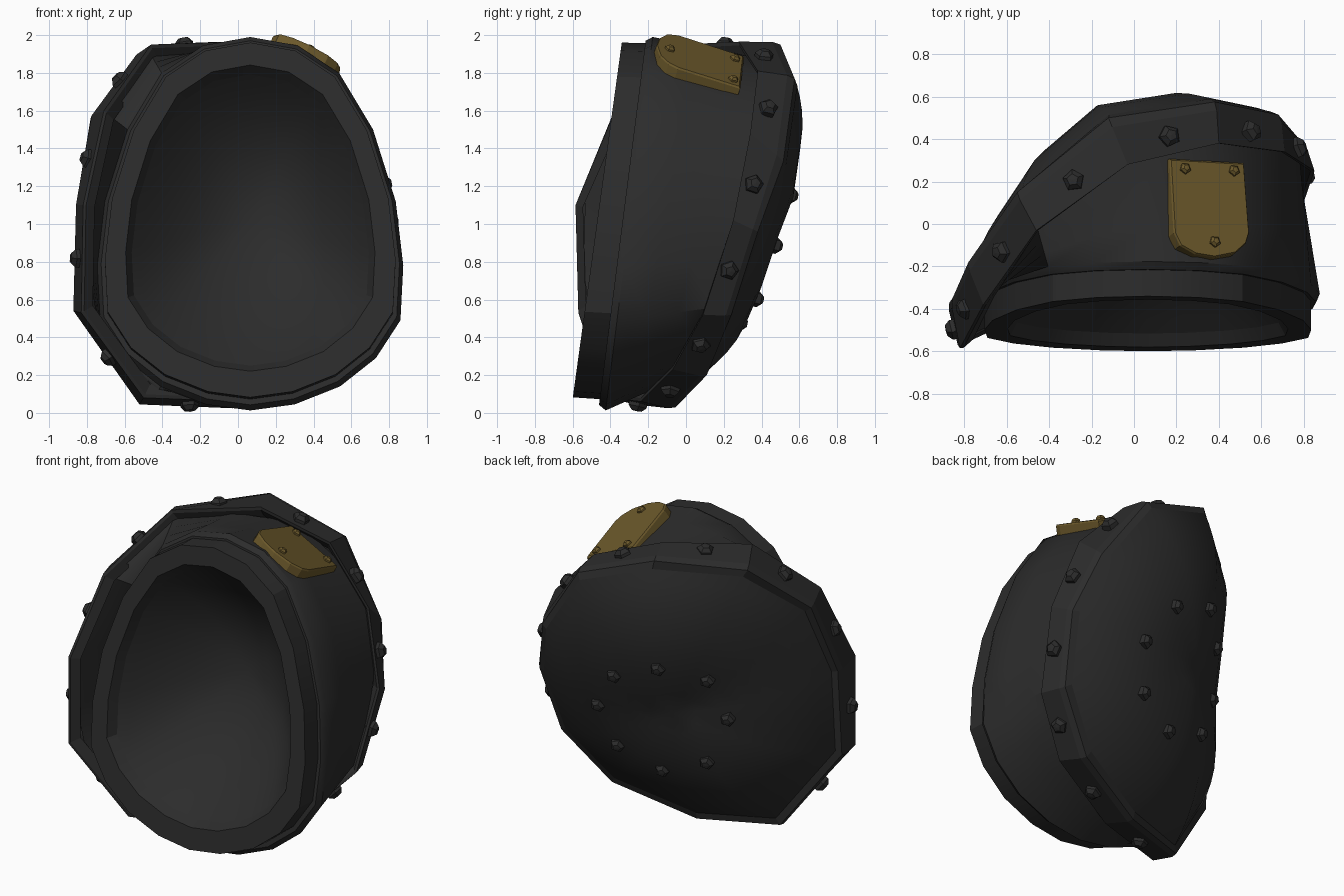
import bpy, bmesh, math
from mathutils import Vector as V

if "Cube" in bpy.data.objects:
    bpy.data.objects.remove(bpy.data.objects["Cube"])


def material(name, rgb):
    m = bpy.data.materials.new(name)
    m.diffuse_color = (*rgb, 1)
    m.use_nodes = True
    m.node_tree.nodes["Principled BSDF"].inputs["Base Color"].default_value = m.diffuse_color
    return m


DARK = material("dark_iron", (0.025, 0.025, 0.025))
GOLD = material("aged_brass", (0.15, 0.1, 0.024))


def finish(name, bm, mat, smooth=None):
    bmesh.ops.recalc_face_normals(bm, faces=bm.faces)
    me = bpy.data.meshes.new(name)
    bm.to_mesh(me)
    bm.free()
    ob = bpy.data.objects.new(name, me)
    bpy.context.collection.objects.link(ob)
    me.materials.append(mat)
    if smooth:
        bpy.ops.object.select_all(action='DESELECT')
        ob.select_set(True)
        bpy.context.view_layer.objects.active = ob
        bpy.ops.object.shade_smooth_by_angle(angle=math.radians(smooth))
    return ob


def loft(name, rings, mat, tip=None, smooth=None):
    """Skin a stack of closed rings, optionally closed by a tip point."""
    bm = bmesh.new()
    loops = [[bm.verts.new(p) for p in r] for r in rings]
    n = len(loops[0])
    for a, b in zip(loops, loops[1:]):
        for i in range(n):
            j = (i + 1) % n
            bm.faces.new((a[i], a[j], b[j], b[i]))
    if tip is not None:
        t = bm.verts.new(tip)
        for i in range(n):
            bm.faces.new((loops[-1][i], loops[-1][(i + 1) % n], t))
    return finish(name, bm, mat, smooth)


def rivet(name, pos, normal, r, mat):
    """Five-sided stud with a small pointed cap."""
    q = V(normal).to_track_quat('Z', 'Y')
    rings = [[V(pos) + q @ V((r * s * math.cos(k * math.tau / 5),
                              r * s * math.sin(k * math.tau / 5), h * r))
              for k in range(5)] for s, h in ((1, -0.5), (1, 0.35), (0.55, 0.8))]
    loft(name, rings, mat, tip=V(pos) + q @ V((0, 0, 0.85 * r)))


# Egg-shaped outline of the mouth: half profile, mirrored
half = [(0, 1.99), (.25, 1.945), (.47, 1.8), (.65, 1.5), (.77, 1.12), (.81, .78),
        (.795, .49), (.665, .29), (.475, .14), (.235, .045), (0, .013)]
egg = half + [(-x, z) for x, z in half[-2:0:-1]]
MID = V((0.065, 0, 1.0))


def mouth(sx, sz, zc, y_top, slope):
    """Scaled egg lying in the tilted plane of the mouth."""
    out = []
    for x, z in egg:
        z2 = zc + (z - 1.0) * sz
        out.append(V((MID.x + x * sx, y_top - (1.96 - z2) * slope, z2)))
    return out


# Slanted twelve-sided band: front edge and rear edge
front = [V(p) for p in (
    (-.82, -.585, 1.1), (-.71, -.38, 1.6), (-.46, -.03, 1.95), (-.03, .28, 1.965),
    (.40, .38, 1.81), (.71, .34, 1.48), (.85, .25, 1.02), (.795, .09, .52),
    (.52, -.07, .23), (.02, -.24, .06), (-.5, -.42, .08), (-.83, -.57, .53))]
rear = [V(p) for p in (
    (-.855, -.35, 1.1), (-.78, -.18, 1.56), (-.55, .15, 1.87), (-.12, .5, 1.95),
    (.38, .575, 1.77), (.68, .515, 1.33), (.795, .38, .96), (.735, .24, .52),
    (.46, .11, .2), (-.04, -.055, .03), (-.52, -.23, .05), (-.87, -.37, .55))]
C = sum(rear, V()) / 12
N = V((-.36, .91, -.23)).normalized()


def inset(ring, s, dy=0):
    return [V((C.x + (p.x - C.x) * s, p.y + dy, C.z + (p.z - C.z) * s)) for p in ring]


shoulder = inset([r.lerp(f, 0.2) for r, f in zip(rear, front)], 1.012)
loft("rim_band", [inset(front, .92, .04), inset(front, .98), front, shoulder, rear,
                  inset(rear, .95, .015)], DARK)

# Domed back plate
dome = [[C + (p - C) * t + N * 0.30 * (1 - t ** 2.8) for p in inset(rear, .955, .012)]
        for t in (1, .93, .85, .75, .62, .48, .32, .16)]
loft("back_plate", dome, DARK, tip=C + N * 0.30, smooth=50)


def sample(ring, x, z):
    """Point of a ring met by a ray from the middle towards (x, z)."""
    d = V((x, z)) - V((MID.x, MID.z))
    for a, b in zip(ring, ring[1:] + ring[:1]):
        a2, b2 = V((a.x - MID.x, a.z - MID.z)), V((b.x - MID.x, b.z - MID.z))
        ca, cb = d.x * a2.y - d.y * a2.x, d.x * b2.y - d.y * b2.x
        if ca * cb <= 0 and ca != cb and d.dot(a2 + b2) > 0:
            return a.lerp(b, ca / (ca - cb))
    return ring[0]


# Body shell between the mouth and the band
flange = mouth(1, 1, 1.0, -.18, .126)
seat = inset(front, .955, .035)
end = [sample(seat, p.x, p.z) for p in flange]
steps = [[a.lerp(b, t) for a, b in zip(flange, end)] for t in (0, .33, .66, 1)]
loft("body_shell", [mouth(.945, .945, 1.02, -.215, .128), mouth(.975, .975, 1.005, -.215, .128)]
     + steps, DARK, smooth=35)

# Raised lip around the mouth
loft("mouth_lip", [mouth(.95, .955, 1.01, -.15, .12), mouth(.95, .95, 1.02, -.34, .138),
                   mouth(.815, .82, 1.03, -.34, .138), mouth(.775, .78, 1.02, -.28, .138)],
     DARK, smooth=25)


# Hollow interior: a shallow smooth bowl
def hollow(t):
    return [V((p.x, p.y + (.42 + .15 * p.x) * (1 - t * t), p.z))
            for p in mouth(.775 * t, .78 * t, 1.02, -.28, .138)]


loft("interior", [hollow(t) for t in (1, .93, .84, .7, .5, .25)],
     DARK, tip=(MID.x, .015, 1.02), smooth=80)

# Studs in the middle of each band facet
for i in range(12):
    j = (i + 1) % 12
    a, b, c, d = front[i], front[j], shoulder[j], shoulder[i]
    n = (c - a).cross(d - b).normalized()
    mid = (a + b + c + d) / 4
    if n.dot(mid - C) < 0:
        n = -n
    rivet(f"band_stud_{i + 1}", mid, n, .052, DARK)

# Circle of studs on the back plate, dropped onto its surface
bpy.context.view_layer.update()
for k in range(8):
    a = k * math.pi / 4
    p = V((-.075, .355, .88)) + V((.37, .145, 0)) * math.cos(a) + V((-.05, .08, .4)) * math.sin(a)
    hit = bpy.data.objects["back_plate"].ray_cast(p + N, -N)
    rivet(f"back_stud_{k + 1}", hit[1] if hit[0] else p, N, .045, DARK)

# Brass plate with a rounded front end, tilted onto the shell
PN = V((.42, .30, .855)).normalized()


def plate_z(x, y):
    return 1.922 - .49 * (x - .38) - .35 * (y + .08)


outline = [(.17, .31), (.52, .29), (.545, -.04), (.53, -.09), (.48, -.135), (.38, -.155),
           (.29, -.14), (.22, -.1), (.19, -.04)]
top = [V((x, y, plate_z(x, y))) for x, y in outline]
mid = sum(top, V()) / len(top)
bevel = [mid + (p - mid) * .97 for p in top]
base = [p - PN * .09 for p in top]
loft("brass_plate", [base, [p - PN * .01 for p in top], bevel], GOLD, tip=mid)
for i, (x, y) in enumerate(((.24, .26), (.47, .25), (.38, -.085))):
    rivet(f"plate_stud_{i + 1}", (x, y, plate_z(x, y)), PN, .028, GOLD)
